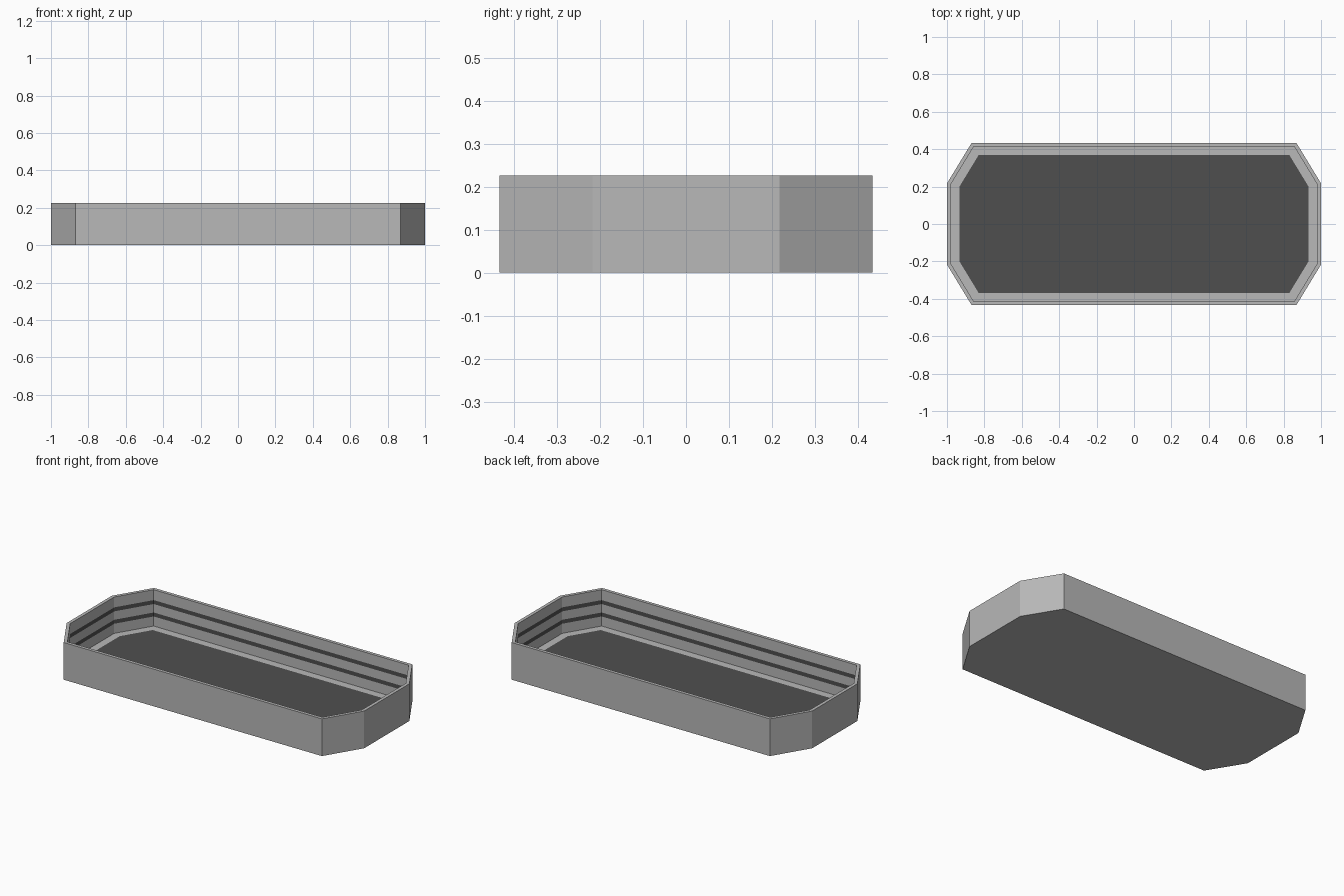
import bpy
import bmesh
import math

if "Cube" in bpy.data.objects:
    bpy.data.objects.remove(bpy.data.objects["Cube"], do_unlink=True)

HALF_X, HALF_Y, HEIGHT = 1.0, 0.434, 0.226
CORNER_X, CORNER_Y = 0.868, 0.217
WALL, BORDER, FLOOR_Z = 0.02, 0.066, 0.005
STRIPE = 0.024


def flat_material(name, value):
    mat = bpy.data.materials.new(name)
    mat.use_nodes = True
    color = (value, value, value, 1)
    mat.diffuse_color = color
    bsdf = mat.node_tree.nodes["Principled BSDF"]
    bsdf.inputs["Base Color"].default_value = color
    bsdf.inputs["Roughness"].default_value = 0.8
    return mat


MATERIALS = [flat_material("light grey", 0.48), flat_material("dark grey", 0.078)]
LIGHT, DARK = 0, 1


def outline(inset):
    """Chamfered rectangle, moved inwards evenly by inset."""
    angle = math.atan2(HALF_Y - CORNER_Y, HALF_X - CORNER_X)
    x = CORNER_X - inset * math.tan(angle / 2)
    y = CORNER_Y - inset * math.tan((math.pi / 2 - angle) / 2)
    a, b = (HALF_X - inset, y), (x, HALF_Y - inset)
    points = []
    for sx, sy, pair in ((1, 1, (a, b)), (-1, 1, (b, a)),
                         (-1, -1, (a, b)), (1, -1, (b, a))):
        points += [(sx * px, sy * py) for px, py in pair]
    return points


def loft(name, rings, colors, cap_start=False, cap_end=False):
    """Join outlines given as (inset, z); each band takes its own colour."""
    bm = bmesh.new()
    loops = [[bm.verts.new((x, y, z)) for x, y in outline(inset)] for inset, z in rings]
    for low, high, color in zip(loops, loops[1:], colors):
        for i in range(len(low)):
            j = (i + 1) % len(low)
            face = bm.faces.new((low[i], low[j], high[j], high[i]))
            face.material_index = color
    if cap_start:
        bm.faces.new(loops[0][::-1]).material_index = LIGHT
    if cap_end:
        bm.faces.new(loops[-1]).material_index = DARK
    mesh = bpy.data.meshes.new(name)
    bm.to_mesh(mesh)
    bm.free()
    for mat in MATERIALS:
        mesh.materials.append(mat)
    obj = bpy.data.objects.new(name, mesh)
    bpy.context.collection.objects.link(obj)


# Wall: light underside, outer side, rim, then the inner side with two dark stripes
rings = [(0, 0), (0, HEIGHT), (WALL, HEIGHT)]
colors = [LIGHT, LIGHT]
for part in (2, 1):
    middle = HEIGHT * part / 3
    rings += [(WALL, middle + STRIPE / 2), (WALL, middle - STRIPE / 2)]
    colors += [LIGHT, DARK]
rings.append((WALL, FLOOR_Z))
colors.append(LIGHT)
loft("striped_wall", rings, colors, cap_start=True)

# Floor: light border around a dark panel
loft("floor", [(WALL, FLOOR_Z), (BORDER, FLOOR_Z)], [LIGHT], cap_end=True)
